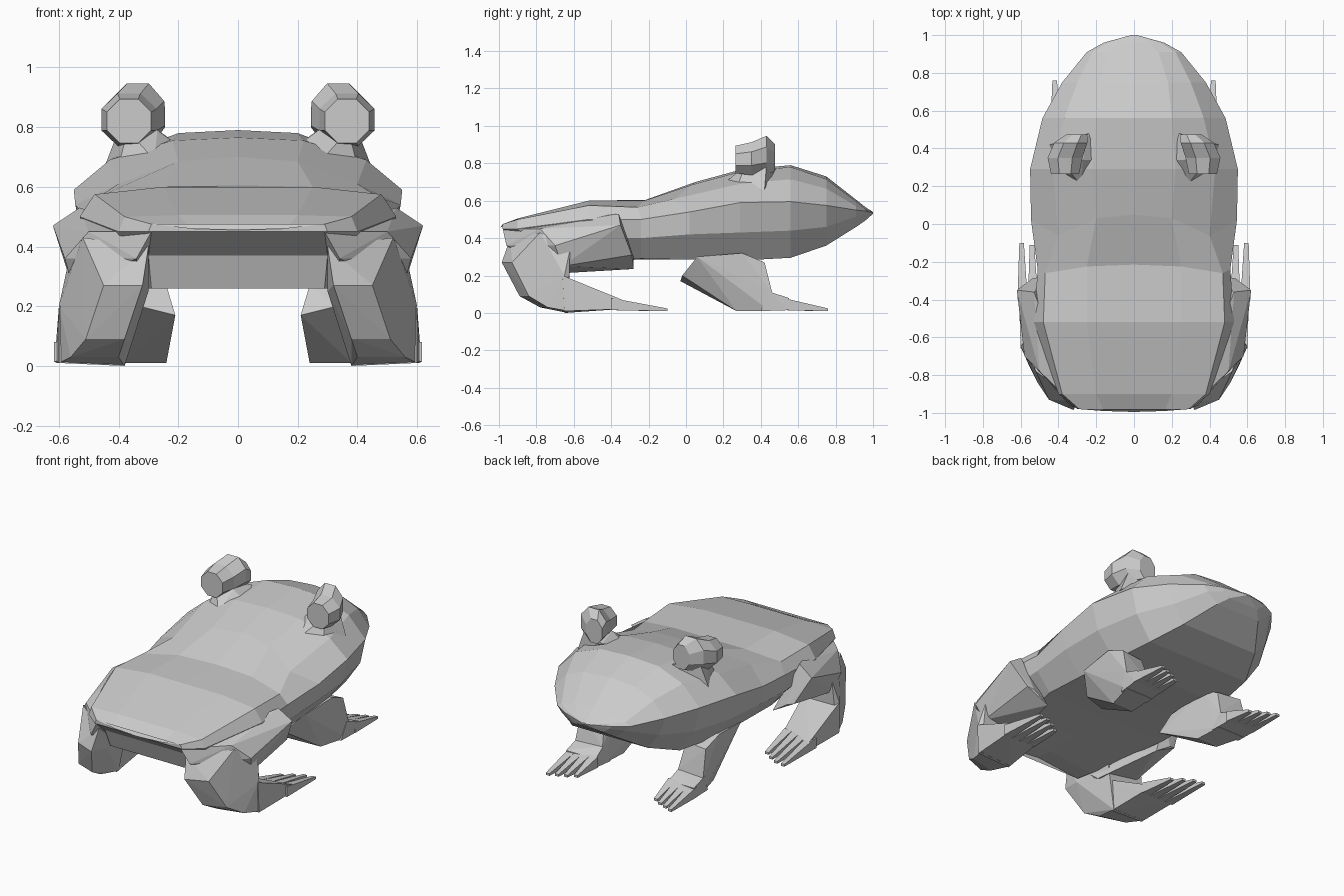
import bpy, bmesh, math


def finish(name, bm, mirror):
    bmesh.ops.recalc_face_normals(bm, faces=bm.faces)
    me = bpy.data.meshes.new(name)
    bm.to_mesh(me)
    bm.free()
    ob = bpy.data.objects.new(name, me)
    bpy.context.collection.objects.link(ob)
    if mirror:
        ob.modifiers.new("Mirror", 'MIRROR').use_mirror_merge = False
    return ob


def loft(name, rings, mirror=False, strip_caps=False):
    bm = bmesh.new()
    loops = [[bm.verts.new(p) for p in r] for r in rings]
    n = len(loops[0])
    for a, b in zip(loops, loops[1:]):
        for i in range(n):
            j = (i + 1) % n
            bm.faces.new((a[i], a[j], b[j], b[i]))
    for r in (loops[0], loops[-1]):
        if strip_caps:  # bent end closed with left-to-right strips
            for i in range(n // 2):
                quad = [r[i], r[i + 1], r[-i - 1], r[-i]]
                bm.faces.new(list(dict.fromkeys(quad)))
        else:
            bm.faces.new(r)
    return finish(name, bm, mirror)


def hull(name, pts):
    bm = bmesh.new()
    vs = [bm.verts.new(p) for p in pts]
    bmesh.ops.convex_hull(bm, input=vs)
    junk = [v for v in bm.verts if not v.link_faces]
    bmesh.ops.delete(bm, geom=junk, context='VERTS')
    return finish(name, bm, True)


# Body: y, top z, back, shoulder, flank, lower flank, belly edge (x, z), belly z
stations = [
    (-.98, .455, .16, .46, .29, .475, .30, .45, .30, .37, .29, .26, .29),
    (-.90, .505, .20, .505, .38, .50, .40, .45, .38, .37, .31, .26, .285),
    (-.52, .60, .25, .60, .48, .575, .53, .50, .49, .40, .37, .28, .285),
    (-.24, .605, .25, .60, .47, .565, .51, .50, .51, .40, .42, .29, .285),
    (.02, .70, .20, .685, .40, .61, .545, .54, .52, .42, .41, .285, .285),
    (.29, .765, .22, .755, .43, .69, .55, .59, .51, .43, .39, .28, .28),
    (.56, .79, .20, .78, .37, .715, .485, .595, .45, .44, .35, .295, .295),
    (.75, .73, .18, .715, .30, .665, .38, .575, .34, .46, .26, .36, .36),
    (.91, .605, .13, .595, .22, .57, .25, .55, .22, .515, .15, .46, .46),
    (.96, .565, .08, .56, .14, .555, .16, .545, .14, .525, .10, .495, .495),
    (1.0, .54, .01, .54, .012, .538, .015, .535, .012, .532, .01, .53, .53),
]
# forward shift of each profile point: undercut rump, bowed back ridges
shift = {0: (-.015, -.01, 0, 0, .10, .14, .14), 1: (0, 0, 0, 0, .10, .16, .16),
         3: (.025, .015, -.02, 0, 0, 0, 0), 4: (.03, .01, -.08, 0, 0, 0, 0)}
rings = []
for k, s in enumerate(stations):
    d = shift.get(k, (0,) * 7)
    prof = [(0, s[1])] + [(s[i], s[i + 1]) for i in range(2, 12, 2)] + [(0, s[-1])]
    right = [(x, s[0] + dy, z) for (x, z), dy in zip(prof, d)]
    rings.append(right + [(-x, y, z) for x, y, z in reversed(right[1:-1])])
loft("body", rings, strip_caps=True)

# Eyes: octagonal bulbs, tilting inward toward the nose
eye = []
for y, cx, cz, rx, rz in [(.265, .365, .82, .08, .08), (.35, .365, .825, .10, .095),
                          (.43, .335, .845, .095, .11), (.475, .30, .83, .06, .08)]:
    eye.append([(cx + rx * math.cos(a), y, cz + rz * math.sin(a))
                for a in [math.radians(22.5 + 45 * k) for k in range(8)]])
loft("eye", eye, True)
hull("eye_base", [(.19, .34, .73), (.28, .20, .69), (.40, .27, .67), (.45, .42, .66),
                  (.24, .48, .77), (.27, .34, .79), (.37, .32, .79), (.40, .43, .79)])

# Hind legs
hull("thigh", [(.62, -.35, .47), (.53, -.36, .53), (.50, -.28, .30), (.40, -.28, .235),
               (.54, -.29, .31), (.29, -.98, .45), (.50, -.78, .45), (.58, -.70, .36),
               (.32, -.70, .21), (.34, -.96, .36), (.55, -.66, .25)])
hull("heel", [(.30, -.94, .40), (.52, -.78, .43), (.32, -.985, .27), (.45, -.93, .27),
              (.38, -.89, .09), (.51, -.84, .09), (.40, -.78, .03), (.56, -.74, .03),
              (.60, -.65, .20), (.60, -.63, .01), (.38, -.63, 0), (.34, -.64, .21),
              (.33, -.62, .28), (.57, -.62, .34), (.30, -.86, .25)])
hull("hind_foot", [(.60, -.66, .20), (.36, -.66, .20), (.60, -.65, .01), (.38, -.65, 0),
                   (.40, -.40, .02), (.61, -.36, .02), (.41, -.47, .10), (.60, -.44, .10),
                   (.40, -.38, .06), (.61, -.34, .07)])

# Front legs
hull("front_leg", [(.21, -.03, .17), (.33, -.02, .20), (.24, .04, .27), (.42, .06, .30),
                   (.44, .30, .32), (.26, .30, .31), (.43, .42, .27), (.28, .40, .27),
                   (.24, .27, .01), (.38, .27, .01), (.44, .46, .11), (.26, .45, .11),
                   (.43, .45, .01), (.25, .45, .01)])
hull("front_foot", [(.24, .40, .01), (.43, .40, .01), (.26, .44, .115), (.44, .44, .115),
                    (.25, .53, .015), (.44, .55, .015), (.25, .53, .07), (.44, .55, .08)])


# Toes: four thin wedges per foot
def toes(name, x0, x1, y0, lengths, h):
    for k, length in enumerate(lengths):
        x = x0 + (x1 - x0) * k / 3
        ye = y0 + length
        hull(f"{name}_{k + 1}",
             [(x + s * .027, y0, z) for s in (-1, 1) for z in (.015, h)] +
             [(x + .005 + s * .012, ye, z) for s in (-1, 1) for z in (.01, .024)])


toes("hind_toe", .425, .59, -.40, (.22, .26, .29, .30), .08)
toes("front_toe", .27, .415, .52, (.17, .20, .22, .24), .08)
